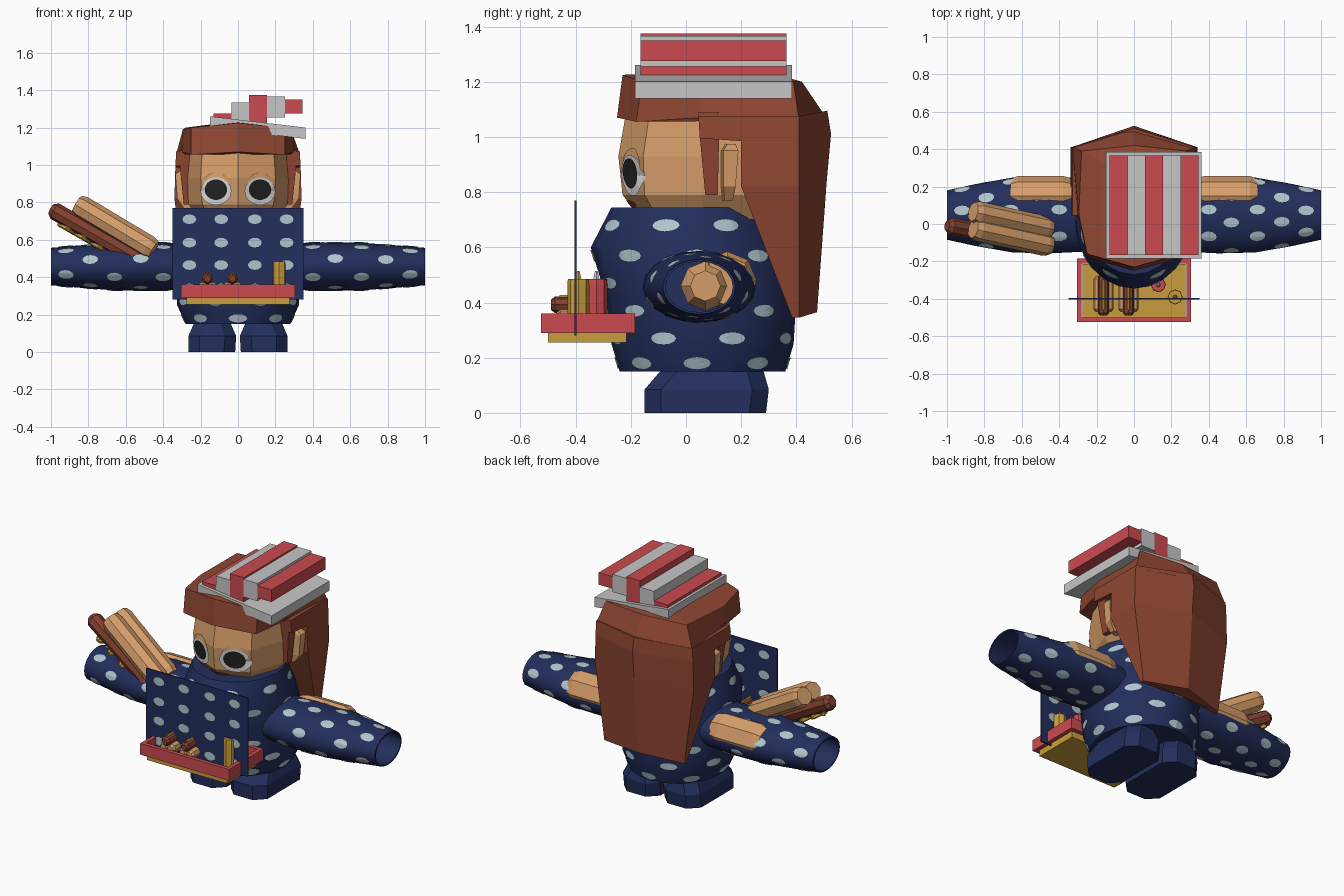
import bpy, bmesh, math
from mathutils import Vector
from mathutils.bvhtree import BVHTree

cube = bpy.data.objects.get("Cube")
if cube:
    bpy.data.objects.remove(cube, do_unlink=True)


def material(name, hexcode):
    chans = [int(hexcode[i:i + 2], 16) / 255 for i in (0, 2, 4)]
    col = [c / 12.92 if c < 0.04 else ((c + 0.055) / 1.055) ** 2.4 for c in chans] + [1]
    m = bpy.data.materials.new(name)
    m.use_nodes = True
    m.diffuse_color = col
    m.node_tree.nodes["Principled BSDF"].inputs["Base Color"].default_value = col
    return m


NAVY = material("navy cloth", "232E5C")
SPOT = material("pale spot", "AFC6CC")
SKIN = material("tan", "D69E6A")
HAIR = material("auburn", "8F4632")
RED = material("red", "CB4A50")
GREY = material("light grey", "C6C6C6")
GOLD = material("mustard", "C99D3C")
WHITE = material("eye white", "DEDEDE")
BLACK = material("black", "222222")
MEAT = material("sausage brown", "83402F")


def finish(bm, name, mat, smooth=False):
    bmesh.ops.recalc_face_normals(bm, faces=bm.faces)
    tree = BVHTree.FromBMesh(bm)
    me = bpy.data.meshes.new(name)
    bm.to_mesh(me)
    bm.free()
    me.materials.append(mat)
    ob = bpy.data.objects.new(name, me)
    bpy.context.collection.objects.link(ob)
    if smooth:
        for o in bpy.context.selected_objects:
            o.select_set(False)
        ob.select_set(True)
        bpy.context.view_layer.objects.active = ob
        bpy.ops.object.shade_smooth_by_angle(angle=math.radians(40))
    return tree


def loft(name, rings, mat, smooth=False):
    bm = bmesh.new()
    loops = [[bm.verts.new(p) for p in r] for r in rings]
    n = len(loops[0])
    for a, b in zip(loops, loops[1:]):
        for i in range(n):
            j = (i + 1) % n
            bm.faces.new((a[i], a[j], b[j], b[i]))
    bm.faces.new(loops[0])
    bm.faces.new(loops[-1])
    return finish(bm, name, mat, smooth)


def box(name, x0, x1, y0, y1, z0, z1, mat):
    ring = [(x0, y0), (x1, y0), (x1, y1), (x0, y1)]
    return loft(name, [[(x, y, z) for x, y in ring] for z in (z0, z1)], mat)


def oval(c, u, v, n):
    c, u, v = Vector(c), Vector(u), Vector(v)
    return [c + u * math.cos(t) + v * math.sin(t)
            for t in (2 * math.pi * i / n for i in range(n))]


def tube(name, a, b, r, mat, n=8, end=0.6):
    # round bar with chamfered ends
    a, b = Vector(a), Vector(b)
    d = (b - a).normalized()
    u = d.cross(Vector((0, 0, 1)) if abs(d.z) < 0.9 else Vector((0, 1, 0))).normalized()
    v = d.cross(u)
    steps = [(a, end), (a + d * r * 0.5, 1), (b - d * r * 0.5, 1), (b, end)]
    return loft(name, [oval(c, u * r * s, v * r * s, n) for c, s in steps], mat)


def sym(points):
    # mirror a half outline running from front centre to back centre
    return points + [(-p[0],) + tuple(p[1:]) for p in reversed(points) if p[0] > 0]


def patch(bm, tree, c, d, up, w, h, off, n=12):
    # thin oval laid onto a surface
    c, d, up = Vector(c), Vector(d).normalized(), Vector(up)
    side = up.cross(d)
    loops = []
    for s in (0.05, 0.55, 1):
        pts = [tree.ray_cast(p + d * 2, -d)[0] for p in oval(c, side * w * s, up * h * s, n)]
        if None in pts:
            return
        loops.append([p + d * off for p in pts])
    loops = [[bm.verts.new(p) for p in l] for l in loops]
    bm.faces.new(loops[0])
    for a, b in zip(loops, loops[1:]):
        for i in range(n):
            bm.faces.new((a[i], a[i - 1], b[i - 1], b[i]))


UP = Vector((0, 0, 1))

# body: (height, half width, front y, back y)
body_rows = [(0.15, 0.28, -0.24, 0.36), (0.25, 0.325, -0.27, 0.39), (0.42, 0.33, -0.29, 0.4),
             (0.6, 0.31, -0.345, 0.36), (0.745, 0.26, -0.27, 0.29)]
body = loft("body", [oval((0, (f + b) / 2, z), (w, 0, 0), (0, (b - f) / 2, 0), 24)
                     for z, w, f, b in body_rows], NAVY, True)
spots = bmesh.new()
for row, z in enumerate((0.18, 0.27, 0.37, 0.47, 0.57, 0.68)):
    for i in range(8):
        t = (i + row % 2 * 0.5) * math.pi / 4
        patch(spots, body, (0, 0.04, z), (math.cos(t), math.sin(t), 0), UP, 0.05, 0.022, 0.004)
finish(spots, "body_spots", SPOT)

# front panel
panel = box("front_panel", -0.35, 0.35, -0.404, -0.396, 0.28, 0.77, NAVY)
spots = bmesh.new()
for x in (-0.26, -0.09, 0.09, 0.26):
    for z in (0.34, 0.465, 0.585, 0.71):
        for face in (-1, 1):
            patch(spots, panel, (x, -0.4, z), (0, face, 0), UP, 0.037, 0.026, 0.002)
finish(spots, "panel_spots", SPOT)

# limbs, ears and hair locks, both sides
for s, side in ((1, "left"), (-1, "right")):
    rows = [(0.25, 0.195, 0.12), (0.45, 0.205, 0.13), (0.65, 0.2, 0.128), (0.85, 0.165, 0.113),
            (1, 0.132, 0.1), (1, 0.122, 0.092), (0.6, 0.17, 0.105)]
    sleeve = loft(side + "_sleeve", [oval((s * x, 0.048, 0.457), (0, ry, 0), (0, 0, rz), 20)
                                     for x, ry, rz in rows], NAVY, True)
    spots = bmesh.new()
    for k, x in enumerate((0.4, 0.52, 0.66, 0.79, 0.92)):
        for i in range(6):
            t = (i + k % 2 * 0.5) * math.pi / 3 + 0.3
            patch(spots, sleeve, (s * x, 0.048, 0.457), (0, math.cos(t), math.sin(t)),
                  (1, 0, 0), 0.026, 0.042, 0.004)
    finish(spots, side + "_sleeve_spots", SPOT)
    loft(side + "_arm", [oval((s * x, 0.15, 0.478), (0, r, 0), (0, 0, r), 8)
                         for x, r in ((0.32, 0.09), (0.38, 0.107), (0.62, 0.107), (0.66, 0.09))], SKIN)
    loft(side + "_hand", [oval((s * x, 0.07, 0.46), (0, r, 0), (0, 0, r), 8)
                          for x, r in ((0.55, 0.07), (0.64, 0.09), (0.7, 0.055))], SKIN)
    # shoe: (height, inner x, outer x, front y, back y)
    shoe = []
    for z, i, o, f, b in ((0, 0.015, 0.265, -0.15, 0.29), (0.085, 0.01, 0.265, -0.15, 0.3),
                          (0.155, 0.04, 0.235, -0.09, 0.28)):
        c = 0.06
        shoe.append([(s * x, y, z) for x, y in ((i + c, f), (o - c, f), (o, f + c), (o, b - c),
                                                (o - c, b), (i + c, b), (i, b - c), (i, f + c))])
    loft(side + "_shoe", shoe, NAVY)
    loft(side + "_ear", [[(s * x, y, z) for x, y in ((0.24, f), (o, f + 0.01), (o, b), (0.24, b))]
                         for z, o, f, b in ((0.77, 0.29, 0.13, 0.17), (0.82, 0.325, 0.125, 0.18),
                                            (0.95, 0.335, 0.125, 0.19), (0.975, 0.3, 0.14, 0.18))], SKIN)
    loft(side + "_hair_lock", [[(s * x, y, z) for x, y in ((0.25, f), (o, f), (o, b), (0.25, b))]
                               for z, o, f, b in ((0.79, 0.29, 0.07, 0.115), (1.0, 0.312, 0.05, 0.12),
                                                  (1.09, 0.305, 0.045, 0.12))], HAIR)

# head: (height, front y, cheek x, cheek y, side x, back y)
head_rows = [(0.7, -0.16, 0.15, -0.1, 0.2, 0.28), (0.79, -0.23, 0.19, -0.15, 0.265, 0.33),
             (0.93, -0.245, 0.2, -0.155, 0.27, 0.34), (1.1, -0.215, 0.19, -0.13, 0.26, 0.33),
             (1.18, -0.17, 0.16, -0.1, 0.22, 0.3)]
head = loft("head", [sym([(0, f, z), (cx, cy, z), (sx, 0.06, z), (sx * 0.92, 0.25, z), (0, b, z)])
                     for z, f, cx, cy, sx, b in head_rows], SKIN)

# face details: (name, x, z, half width, half height, offset, colour)
for name, x, z, w, h, off, mat in (("eyelids", 0.118, 0.895, 0.07, 0.065, 0.008, SKIN),
                                   ("eye_whites", 0.118, 0.86, 0.083, 0.074, 0.012, WHITE),
                                   ("pupils", 0.118, 0.868, 0.06, 0.055, 0.017, BLACK),
                                   ("mouth", 0.025, 0.757, 0.04, 0.013, 0.005, MEAT)):
    bm = bmesh.new()
    for s in (1, -1):
        patch(bm, head, (s * x, 0, z), (0, -1, 0), UP, w, h, off, 18)
    finish(bm, name, mat)

# hair: cap with fringe, and long back
loft("hair_cap", [
    sym([(0, -0.25, 1.07), (0.25, -0.18, 1.055), (0.3, 0.05, 1.07), (0.33, 0.41, 1.06), (0, 0.515, 1.06)]),
    sym([(0, -0.23, 1.225), (0.25, -0.16, 1.2), (0.295, 0.05, 1.19), (0.28, 0.39, 1.2), (0, 0.42, 1.2)]),
    sym([(0, -0.1, 1.23), (0.1, -0.08, 1.22), (0.12, 0.05, 1.22), (0.1, 0.3, 1.22), (0, 0.35, 1.22)])], HAIR)
loft("long_hair", [sym([(0, f, z + 0.02), (w, f, z), (w, 0.41, z), (0, b, z + 0.02)])
                   for z, w, f, b in ((0.345, 0.275, 0.385, 0.475), (0.82, 0.34, 0.2, 0.51),
                                      (0.985, 0.335, 0.2, 0.525), (0.995, 0.335, 0.05, 0.525),
                                      (1.075, 0.33, 0.045, 0.512))], HAIR)

# hat: tilted brim with striped blocks
loft("hat_brim", [[(x, y, z + dz) for y, dz in ((-0.185, 0), (0.385, 0), (0.385, 0.06), (-0.185, 0.06))]
                  for x, z in ((-0.15, 1.2), (0.36, 1.14))], GREY)
heights = ((1.22, 1.275), (1.22, 1.335), (1.22, 1.375), (1.255, 1.365), (1.275, 1.35))
for i, (z0, z1) in enumerate(heights):
    x = -0.13 + i * 0.095
    box("hat_stripe", x, x + 0.095, -0.165, 0.365, z0, z1, GREY if i % 2 else RED)

# vendor tray
box("tray_base", -0.275, 0.275, -0.5, -0.215, 0.255, 0.3, GOLD)
for y in (-0.525, -0.21):
    box("tray_long_rim", -0.305, 0.305, y, y + 0.025, 0.29, 0.36, RED)
for x in (-0.305, 0.28):
    box("tray_short_rim", x, x + 0.025, -0.5, -0.21, 0.29, 0.36, RED)
for x in (-0.163, -0.03):
    for dx in (-0.024, 0.024):
        tube("tray_bun", (x + dx, -0.47, 0.345), (x + dx, -0.28, 0.345), 0.03, SKIN)
    tube("tray_sausage", (x, -0.49, 0.392), (x, -0.265, 0.392), 0.03, MEAT)
    tube("tray_mustard", (x, -0.46, 0.42), (x, -0.3, 0.42), 0.008, GOLD, 6)
for name, x, y, mat, tip in (("ketchup_bottle", 0.13, -0.325, RED, GREY),
                             ("mustard_bottle", 0.22, -0.39, GOLD, GOLD)):
    tube(name, (x, y, 0.295), (x, y, 0.485), 0.04, mat, 8, 0.95)
    loft(name + "_tip", [oval((x, y, z), (r, 0, 0), (0, r, 0), 6)
                         for z, r in ((0.48, 0.014), (0.515, 0.005))], tip)

# hot dog held up on the right
for dy in (-0.045, 0.045):
    tube("held_bun", (-0.86, 0.02 + dy, 0.79), (-0.45, -0.07 + dy, 0.545), 0.062, SKIN, 8, 0.85)
start, end = Vector((-1, -0.01, 0.765)), Vector((-0.52, -0.09, 0.49))
tube("held_sausage", start, end, 0.047, MEAT)
zigzag = [start.lerp(end, 0.14 + 0.09 * i) + Vector((-0.025, 0.04 * (-1) ** i, -0.042)) for i in range(9)]
for a, b in zip(zigzag, zigzag[1:]):
    tube("held_mustard", a, b, 0.013, GOLD, 6)
